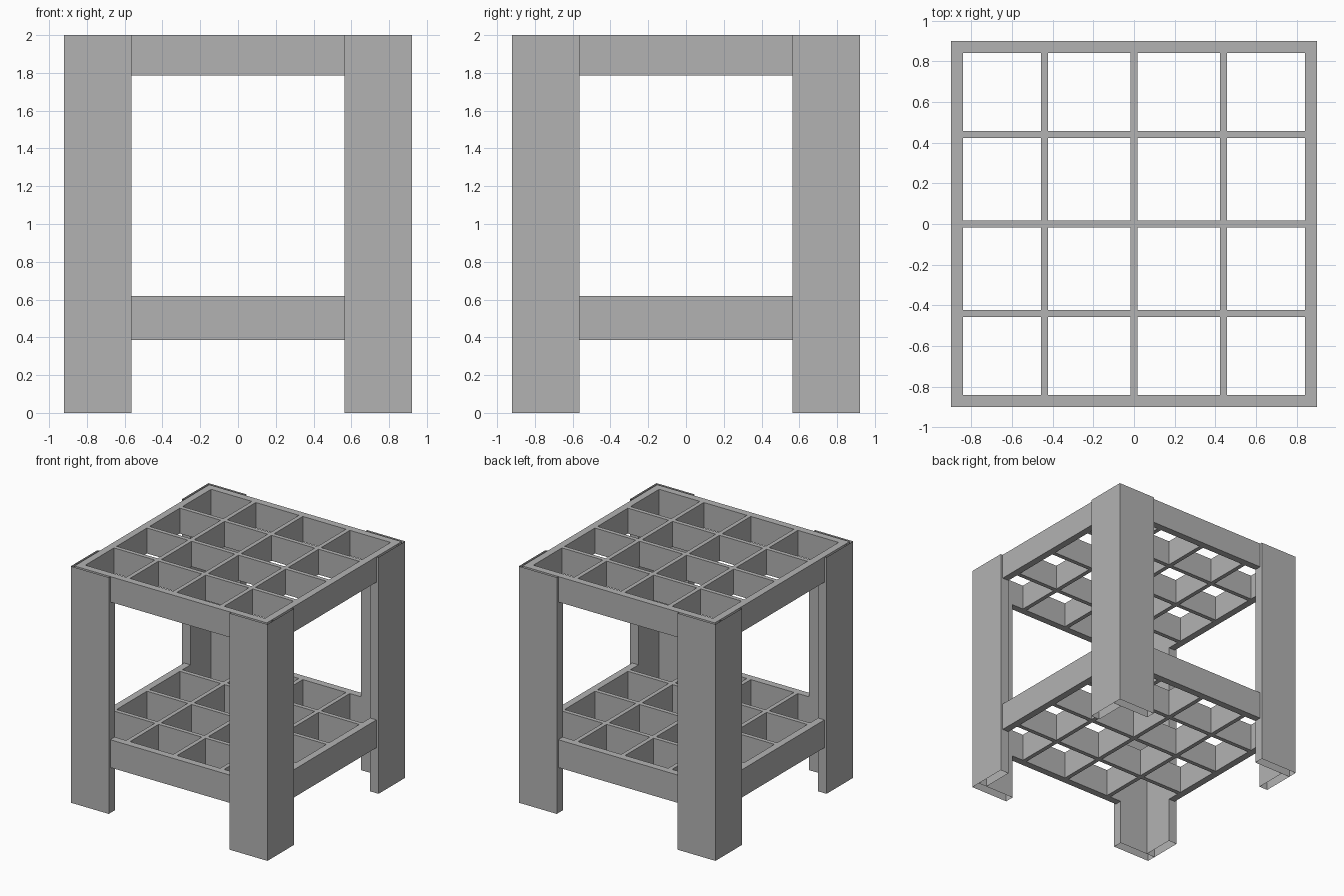
import bpy
import bmesh

cube = bpy.data.objects.get("Cube")
if cube:
    bpy.data.objects.remove(cube, do_unlink=True)

grey = bpy.data.materials.new("plain_grey")
grey.use_nodes = True
colour = (0.45, 0.45, 0.45, 1)
grey.diffuse_color = colour
grey.node_tree.nodes["Principled BSDF"].inputs["Base Color"].default_value = colour

OUTER = 0.92        # outside of the leg boards
RAIL_OUT = 0.90     # outside of the rails
INNER = 0.84        # inside of rails and leg boards
LEG_EDGE = 0.565    # free edge of each leg board
SLAT_END = 0.867
SLAT_HALF = 0.018
SPACING = 0.44


def board(name, x, y, z, open_ends=False):
    """Box between the given ranges, optionally without top and bottom."""
    bm = bmesh.new()
    bmesh.ops.create_cube(bm, size=1)
    for v in bm.verts:
        v.co = [r[0] if c < 0 else r[1] for c, r in zip(v.co, (x, y, z))]
    if open_ends:
        ends = [f for f in bm.faces if abs(f.normal.z) > 0.5]
        bmesh.ops.delete(bm, geom=ends, context='FACES_ONLY')
    mesh = bpy.data.meshes.new(name)
    bm.to_mesh(mesh)
    bm.free()
    mesh.materials.append(grey)
    obj = bpy.data.objects.new(name, mesh)
    bpy.context.collection.objects.link(obj)
    return obj


def span(a, b, sign):
    return tuple(sorted((a * sign, b * sign)))


# Corner legs: two hollow boards meeting in an L
for sx, side in ((1, "left"), (-1, "right")):
    for sy, end in ((-1, "front"), (1, "back")):
        board(f"{end}_{side}_leg_wide_board", span(LEG_EDGE, OUTER, sx),
              span(INNER, OUTER, sy), (0, 2), True)
        board(f"{end}_{side}_leg_side_board", span(INNER, OUTER, sx),
              span(LEG_EDGE, INNER, sy), (0, 2), True)

# Top and shelf: a rail frame holding a lattice of slats
for level, z in (("top", (1.785, 2.0)), ("shelf", (0.385, 0.62))):
    for s, end, side in ((-1, "front", "right"), (1, "back", "left")):
        board(f"{level}_{end}_rail", (-RAIL_OUT, RAIL_OUT), span(INNER, RAIL_OUT, s), z)
        board(f"{level}_{side}_rail", span(INNER, RAIL_OUT, s), (-INNER, INNER), z)
    for i in (-1, 0, 1):
        across = (i * SPACING - SLAT_HALF, i * SPACING + SLAT_HALF)
        along = (-SLAT_END, SLAT_END)
        board(f"{level}_cross_slat_{i + 2}", along, across, z)
        board(f"{level}_long_slat_{i + 2}", across, along, z)
